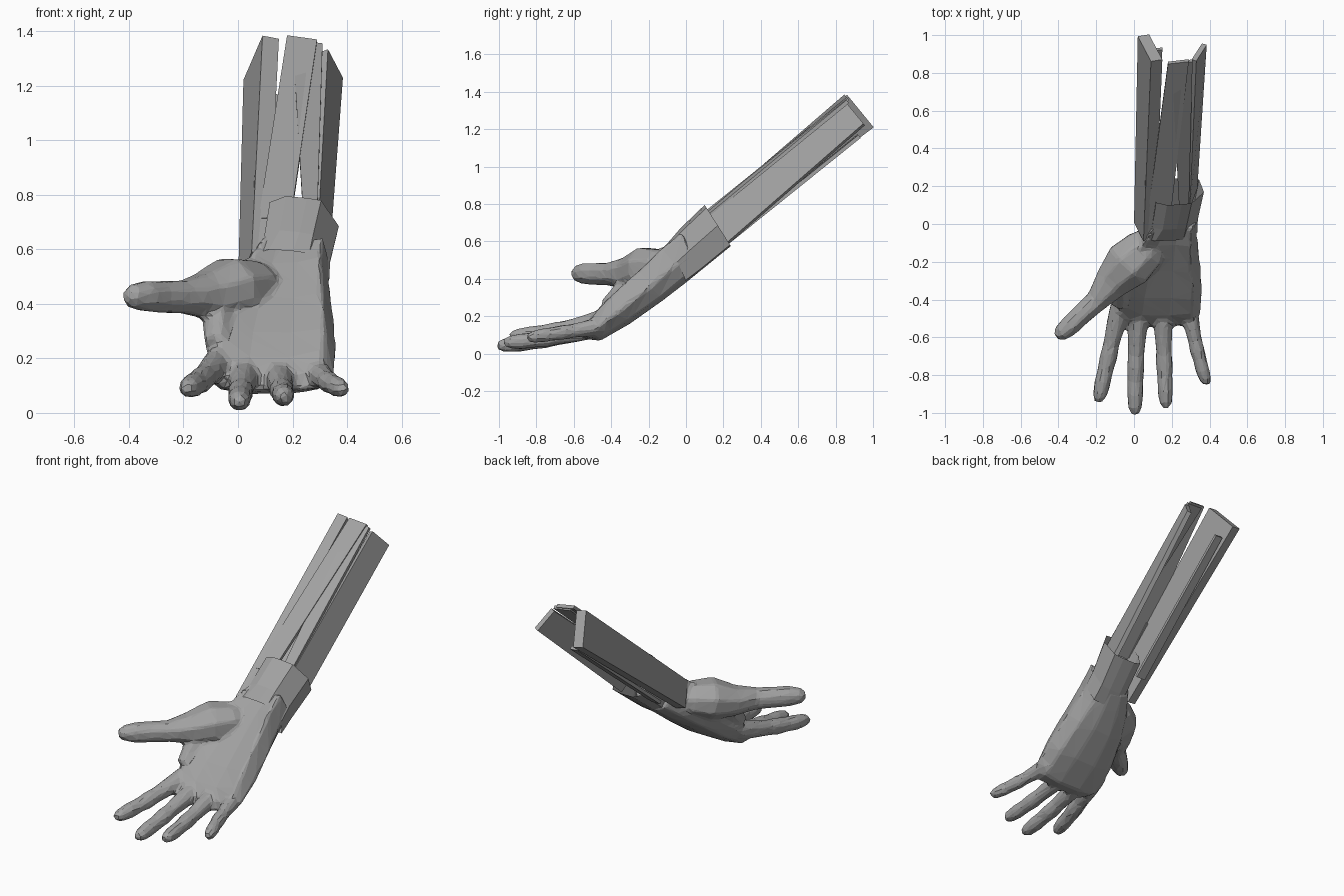
import bpy, bmesh, math
from mathutils import Vector

if "Cube" in bpy.data.objects:
    bpy.data.objects.remove(bpy.data.objects["Cube"])

grey = bpy.data.materials.new("mid_grey")
grey.diffuse_color = (.36, .36, .36, 1)
grey.use_nodes = True
grey.node_tree.nodes["Principled BSDF"].inputs["Base Color"].default_value = grey.diffuse_color


def loft(name, rings, cap_start=True, cap_end=True):
    bm = bmesh.new()
    loops = [[bm.verts.new(p) for p in r] for r in rings]
    n = len(rings[0])
    for a, b in zip(loops, loops[1:]):
        for j in range(n):
            k = (j + 1) % n
            bm.faces.new((a[j], a[k], b[k], b[j]))
    if cap_start:
        bm.faces.new(loops[0][::-1])
    if cap_end:
        bm.faces.new(loops[-1])
    bmesh.ops.recalc_face_normals(bm, faces=bm.faces)
    me = bpy.data.meshes.new(name)
    bm.to_mesh(me)
    bm.free()
    me.materials.append(grey)
    ob = bpy.data.objects.new(name, me)
    bpy.context.collection.objects.link(ob)
    return ob


def tube(name, path, sides=8):
    # path: (centre, half width, half height)
    pts = [Vector(p[0]) for p in path]
    rings = []
    for i, (c, w, h) in enumerate(path):
        t = (pts[min(i + 1, len(pts) - 1)] - pts[max(i - 1, 0)]).normalized()
        side = t.cross(Vector((0, 0, 1))).normalized()
        up = side.cross(t)
        rings.append([Vector(c) + side * w * math.cos(a) + up * h * math.sin(a)
                      for a in [2 * math.pi * (k + .5) / sides for k in range(sides)]])
    return loft(name, rings)


def section_ring(sec, profile):
    # sec: back (y,z), palm side (y,z), left x, right x
    (y0, z0), (y1, z1), xl, xr = sec
    return [((xl + xr) / 2 + u * (xr - xl) / 2, y0 + (y1 - y0) * v, z0 + (z1 - z0) * v)
            for u, v in profile]


# palm and wrist
palm_profile = [(-1, .45), (-.75, .1), (-.3, 0), (.3, 0), (.75, .1),
                (1, .45), (.8, .95), (.3, .86), (-.3, .86), (-.8, .97)]
sections = [
    ((-.54, .08), (-.53, .155), -.09, .33),
    ((-.46, .068), (-.49, .225), -.125, .355),
    ((-.3, .16), (-.41, .315), -.115, .365),
    ((-.13, .28), (-.26, .455), -.07, .35),
    ((0, .38), (-.13, .58), .005, .335),
    ((.08, .445), (-.03, .665), .07, .338),
]
hand = [loft("hand", [section_ring(s, palm_profile) for s in sections])]

# fingers: base, middle, tip, radius
fingers = {
    "index_finger": ((-.07, -.42, .19), (-.13, -.68, .125), (-.19, -.945, .09), .049),
    "middle_finger": ((.025, -.46, .145), (.01, -.73, .08), (.005, -1.01, .04), .049),
    "ring_finger": ((.15, -.46, .14), (.16, -.72, .085), (.17, -.975, .06), .047),
    "little_finger": ((.29, -.44, .15), (.33, -.65, .115), (.388, -.85, .085), .042),
}
stations = [(0, 1.15), (.22, 1.08), (.42, .93), (.54, 1.02), (.68, .9), (.8, .95), (.93, .8), (1, .45)]
for name, (a, b, c, r) in fingers.items():
    a, b, c = Vector(a), Vector(b), Vector(c)
    ctrl = 2 * b - (a + c) / 2
    hand.append(tube(name, [((1 - t) ** 2 * a + 2 * t * (1 - t) * ctrl + t * t * c, r * k, r * k)
                            for t, k in stations]))

# thumb with the ball of the palm
hand.append(tube("thumb", [
    ((.13, -.05, .49), .05, .04),
    ((.06, -.13, .465), .12, .10),
    ((-.03, -.215, .455), .14, .12),
    ((-.12, -.31, .43), .10, .09),
    ((-.20, -.41, .425), .063, .065),
    ((-.28, -.48, .425), .058, .063),
    ((-.34, -.54, .428), .057, .06),
    ((-.39, -.58, .428), .045, .047),
    ((-.412, -.598, .43), .022, .025)]))

# web of skin between thumb and index finger
hand.append(tube("thumb_web", [
    ((-.06, -.25, .40), .06, .06),
    ((-.075, -.33, .34), .06, .06),
    ((-.075, -.42, .25), .05, .05)]))

# fuse the hand into one faceted skin
bpy.ops.object.select_all(action='DESELECT')
for ob in hand:
    ob.select_set(True)
bpy.context.view_layer.objects.active = hand[0]
bpy.ops.object.join()
skin = hand[0]
m = skin.modifiers.new("fuse", 'REMESH')
m.mode, m.voxel_size = 'VOXEL', .013
m = skin.modifiers.new("soften", 'SMOOTH')
m.factor, m.iterations = .5, 5
m = skin.modifiers.new("facets", 'DECIMATE')
m.ratio = .07
bpy.ops.object.modifier_apply(modifier="fuse")
bpy.ops.object.modifier_apply(modifier="soften")
bpy.ops.object.modifier_apply(modifier="facets")
bpy.ops.object.shade_flat()

# open cuff at the wrist
cuff_profile = [(-1, .5), (-.75, .1), (-.3, 0), (.3, 0), (.8, .03),
                (1, .5), (.5, .93), (.1, .97), (-.5, 1), (-.95, .9)]
loft("cuff", [section_ring(s, cuff_profile) for s in (
    ((.0, .385), (-.09, .60), .04, .335),
    ((.08, .445), (-.03, .67), .09, .338),
    ((.24, .575), (.1, .795), .11, .37))], False, False)


# forearm: flat planks in the arm's own frame (x, along, height)
def arm(x, s, h):
    return (x, s * .773 - h * .634, .4 + s * .634 + h * .773)


def plank(name, low, high, thick, s0, s1):
    # low / high: edge a (x,h) and edge b (x,h) at the wrist and the far end
    def ring(e, s):
        (ax, ah), (bx, bh) = e
        return [arm(ax, s, ah), arm(bx, s, bh),
                arm(bx + thick[0], s, bh + thick[1]), arm(ax + thick[0], s, ah + thick[1])]
    loft(name, [ring(low, s0), ring(high, s1)])


plank("forearm_left_slab", ((.0, .05), (.05, .205)), ((.02, .005), (.09, .215)), (.06, -.015), .05, 1.29)
plank("forearm_top_plank_a", ((.075, .2), (.195, .215)), ((.18, .225), (.29, .205)), (0, -.02), .25, 1.28)
plank("forearm_top_plank_b", ((.24, .205), (.29, .19)), ((.20, .212), (.31, .195)), (0, -.02), .25, 1.27)
plank("forearm_wrist_filler", ((.055, .2), (.10, .2)), ((.06, .2), (.13, .2)), (0, -.02), .06, .5)
plank("forearm_right_plank", ((.295, .18), (.335, .01)), ((.33, .175), (.385, .04)), (-.025, -.012), .25, 1.26)
plank("forearm_back_plank", ((.06, .0), (.12, .0)), ((.10, -.005), (.15, -.01)), (0, .02), .22, 1.2)
